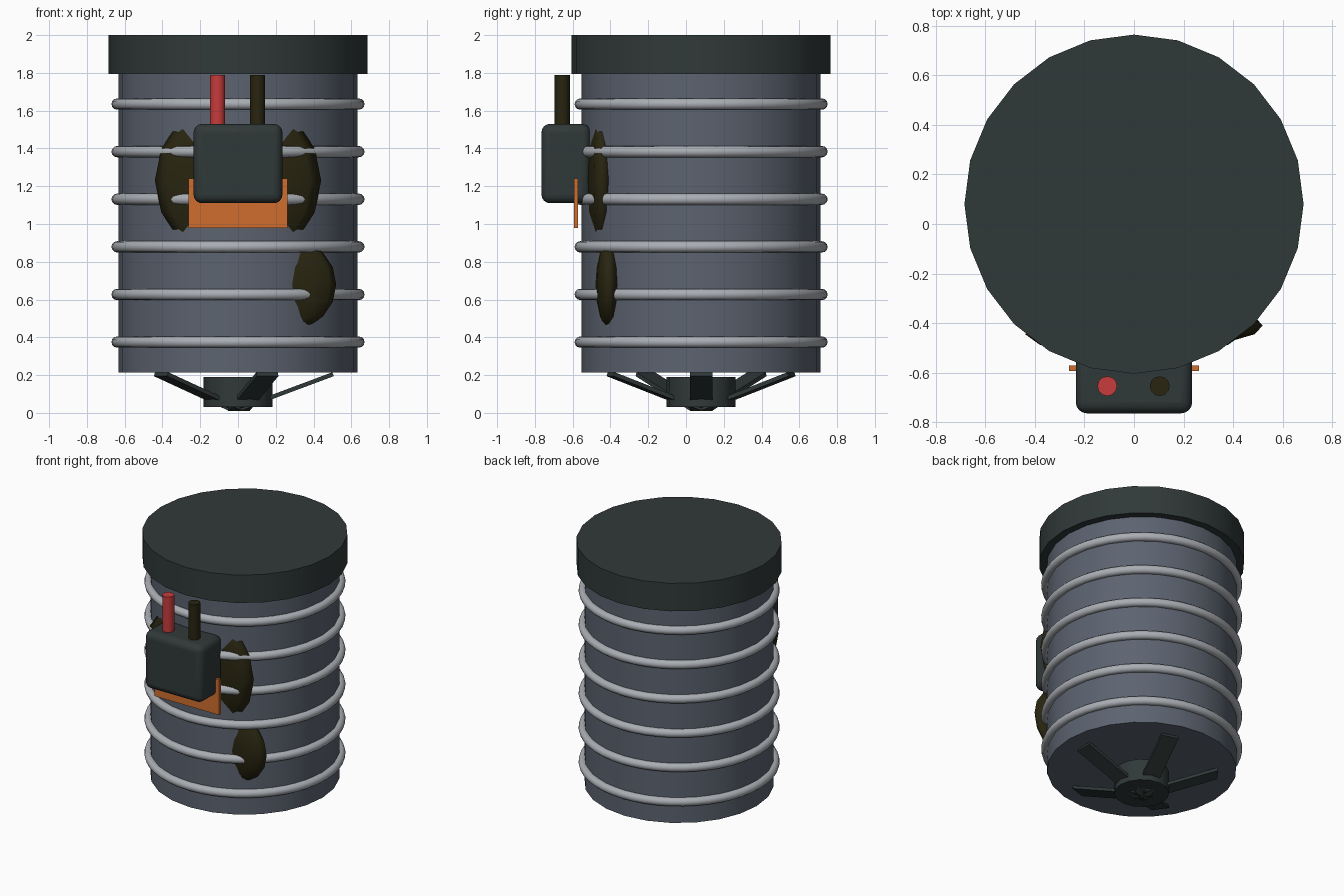
import bpy
from math import radians, cos, sin, pi
from mathutils import Matrix

cube = bpy.data.objects.get("Cube")
if cube:
    bpy.data.objects.remove(cube, do_unlink=True)

AXIS_Y = 0.08  # the drum sits slightly behind the origin


def material(name, rgb):
    mat = bpy.data.materials.new(name)
    mat.use_nodes = True
    mat.diffuse_color = (*rgb, 1)
    mat.node_tree.nodes["Principled BSDF"].inputs["Base Color"].default_value = (*rgb, 1)
    return mat


charcoal = material("charcoal", (0.030, 0.041, 0.040))
slate = material("slate grey", (0.107, 0.125, 0.162))
steel = material("light steel", (0.40, 0.42, 0.45))
red = material("red", (0.58, 0.045, 0.045))
orange = material("orange", (0.62, 0.155, 0.027))
olive = material("dark olive", (0.021, 0.018, 0.005))


def finish(name, mat, smooth=True):
    obj = bpy.context.object
    obj.name = name
    obj.data.materials.append(mat)
    if smooth:
        bpy.ops.object.shade_smooth_by_angle(angle=radians(35))
    return obj


def cylinder(name, mat, radius, x, y, z0, z1, sides=24):
    bpy.ops.mesh.primitive_cylinder_add(vertices=sides, radius=radius, depth=z1 - z0,
                                        location=(x, y, (z0 + z1) / 2))
    return finish(name, mat)


def box(name, mat, size, centre):
    bpy.ops.mesh.primitive_cube_add(size=1, location=centre)
    obj = finish(name, mat, smooth=False)
    obj.data.transform(Matrix.Diagonal((*size, 1)))
    return obj


def disc(name, radius, thickness, centre):
    bpy.ops.mesh.primitive_uv_sphere_add(segments=12, ring_count=8, radius=1, location=centre)
    obj = finish(name, olive, smooth=False)
    obj.data.transform(Matrix.Diagonal((radius, thickness, radius, 1)))
    bpy.ops.object.shade_smooth()


# Drum and lid
cylinder("drum", slate, 0.632, 0, AXIS_Y, 0.215, 1.80)
cylinder("lid", charcoal, 0.685, 0, AXIS_Y, 1.795, 2.0)

# Hoops around the drum
for i in range(6):
    bpy.ops.mesh.primitive_torus_add(major_radius=0.64, minor_radius=0.03,
                                     major_segments=48, minor_segments=12,
                                     location=(0, AXIS_Y, 0.375 + 0.252 * i))
    finish(f"hoop_{i + 1}", steel)
    bpy.ops.object.shade_smooth()

# Flattened pads half sunk in the drum
disc("large_pad", 0.44, 0.085, (0, -0.445, 1.23))
disc("small_pad", 0.24, 0.07, (0.28, -0.41, 0.68))

# Rounded control box with bracket and two pipes
control = box("control_box", charcoal, (0.47, 0.26, 0.42), (0, -0.635, 1.32))
bevel = control.modifiers.new("rounding", "BEVEL")
bevel.width = 0.045
bevel.segments = 4
bpy.ops.object.shade_smooth_by_angle(angle=radians(35))
box("bracket", orange, (0.525, 0.022, 0.26), (0, -0.583, 1.11))
cylinder("red_pipe", red, 0.04, -0.108, -0.655, 1.45, 1.79, 12)
cylinder("dark_pipe", olive, 0.04, 0.104, -0.655, 1.45, 1.79, 12)

# Fan under the drum
cylinder("fan_hub", charcoal, 0.183, 0, AXIS_Y, 0.032, 0.19, 16)
for i in range(5):
    angle = 2 * pi * i / 5
    blade = box(f"fan_blade_{i + 1}", charcoal, (0.53, 0.12, 0.022),
                (0.255 * cos(angle), AXIS_Y + 0.255 * sin(angle), 0.112))
    blade.rotation_euler = (0, -radians(20.5), angle)
